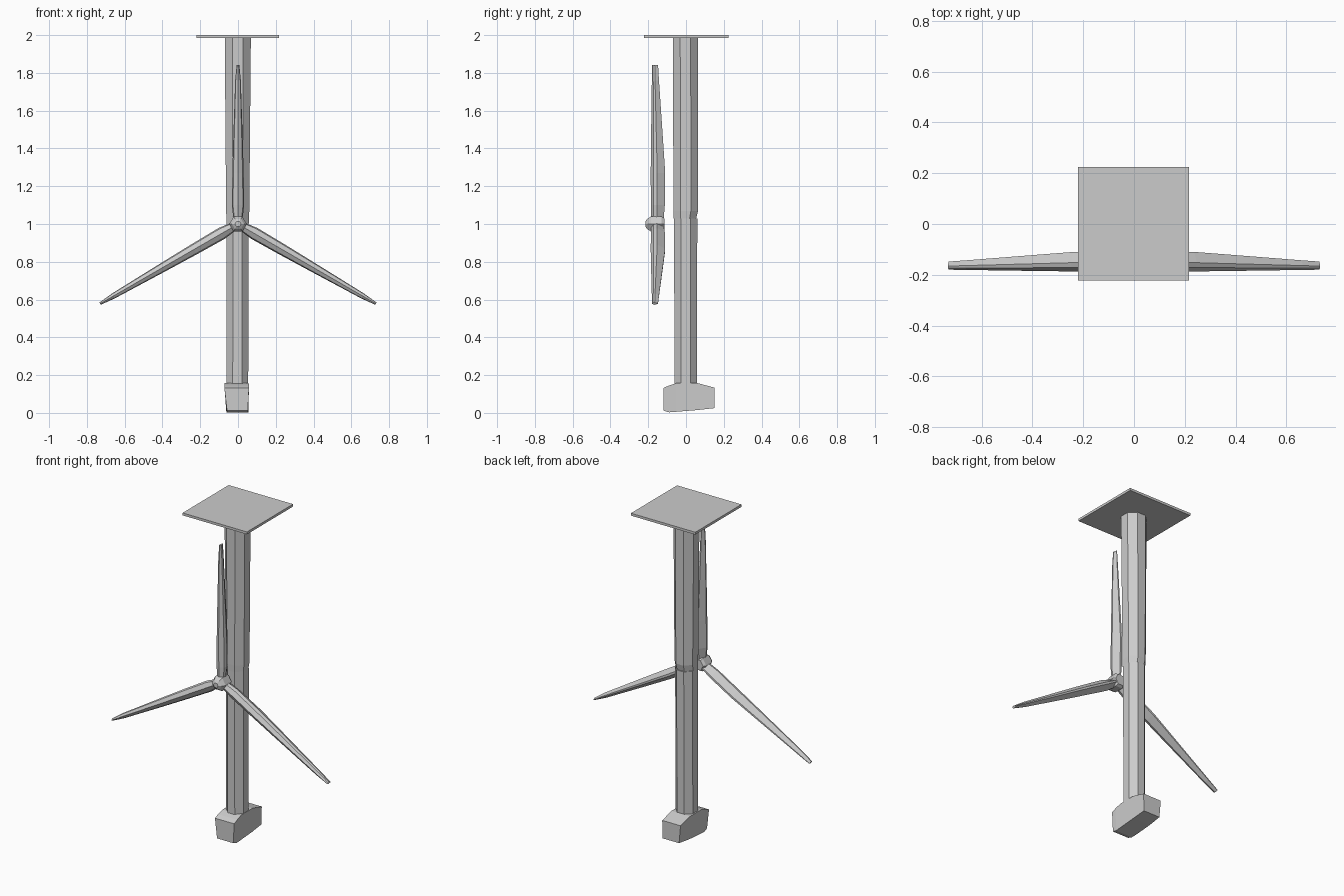
import bpy, bmesh, math
from mathutils import Matrix, Vector

if "Cube" in bpy.data.objects:
    bpy.data.objects.remove(bpy.data.objects["Cube"])

def loft(name, rings, matrix=None):
    """Skin a list of equal-sized point rings and cap both ends."""
    bm = bmesh.new()
    vs = [[bm.verts.new(p) for p in r] for r in rings]
    n = len(vs[0])
    for a, b in zip(vs, vs[1:]):
        for i in range(n):
            j = (i + 1) % n
            bm.faces.new((a[i], a[j], b[j], b[i]))
    bm.faces.new(vs[0])
    bm.faces.new(vs[-1])
    bmesh.ops.recalc_face_normals(bm, faces=bm.faces)
    if matrix:
        bm.transform(matrix)
    me = bpy.data.meshes.new(name)
    bm.to_mesh(me)
    bm.free()
    ob = bpy.data.objects.new(name, me)
    bpy.context.collection.objects.link(ob)
    return ob

def octagon(x0, x1, y0, y1, z):
    r = 0.5 / math.cos(math.pi / 8)
    return [((x0 + x1) / 2 + (x1 - x0) * r * math.cos(math.pi / 8 + k * math.pi / 4),
             (y0 + y1) / 2 + (y1 - y0) * r * math.sin(math.pi / 8 + k * math.pi / 4), z)
            for k in range(8)]

# Square plate on top
loft("base_plate", [[(-.22, -.222, z), (.216, -.222, z), (.216, .224, z), (-.22, .224, z)]
                    for z in (1.985, 2.0)])

# Two stacked tower sections with a small step at the back
loft("tower_upper", [octagon(-.07, .068, -.07, .064, 1.985),
                     octagon(-.063, .06, -.066, .064, 1.07),
                     octagon(-.061, .057, -.065, .054, 1.03)])
loft("tower_lower", [octagon(-.061, .057, -.064, .060, 1.03),
                     octagon(-.062, .054, -.06, .057, .14)])

# Nacelle: box sections along y (bottom half width narrower than top)
def box(y, xb0, xb1, xt0, xt1, z0, z1):
    return [(xb0, y, z0), (xb1, y, z0), (xt1, y, z1), (xt0, y, z1)]
loft("nacelle", [box(-.12, -.058, .052, -.072, .058, .012, .132),
                 box(-.09, -.06, .055, -.072, .058, .003, .145),
                 box(-.05, -.062, .055, -.07, .056, .006, .158),
                 box(.06, -.062, .056, -.07, .056, .015, .158),
                 box(.15, -.058, .054, -.068, .056, .025, .134)])

# Rotor: three blades turned about the hub axis
axis = Matrix.Translation((0, 0, 1.0))
sections = [(.03, -.185, -.118, .024), (.10, -.186, -.112, .033), (.27, -.187, -.11, .030),
            (.45, -.185, -.122, .025), (.76, -.181, -.143, .015), (.843, -.18, -.148, .007)]
def blade_ring(r, y0, y1, w):
    d = y1 - y0
    return [(0, y0, r), (w * .8, y0 + d * .2, r), (w, y0 + d * .45, r),
            (w * .2, y1, r), (-w * .2, y1, r), (-w, y0 + d * .45, r), (-w * .8, y0 + d * .2, r)]
for k in range(3):
    loft(f"blade_{k + 1}", [blade_ring(*s) for s in sections],
         axis @ Matrix.Rotation(math.radians(120 * k), 4, 'Y'))

# Faceted hub with a blunt nose
def hub_ring(y, r):
    return [(r * math.sin(k * math.pi / 3 + math.pi / 6), y,
             1.0 + r * math.cos(k * math.pi / 3 + math.pi / 6)) for k in range(6)]
loft("hub", [hub_ring(-.115, .035), hub_ring(-.13, .046), hub_ring(-.185, .046),
             hub_ring(-.205, .032), hub_ring(-.215, .016)])
